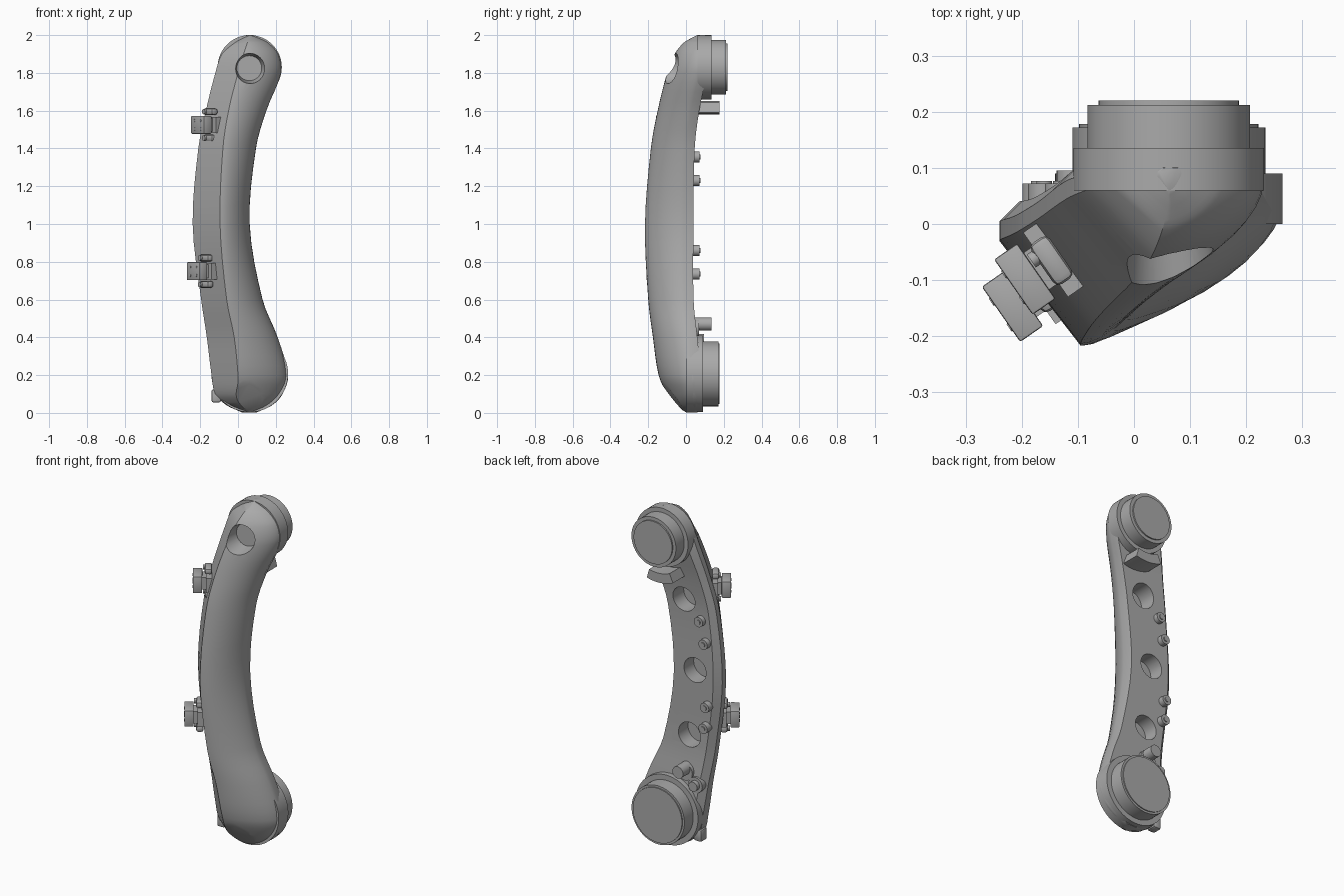
import bpy, bmesh, math
from mathutils import Vector, Matrix

cube = bpy.data.objects.get("Cube")
if cube:
    bpy.data.objects.remove(cube)

grey = bpy.data.materials.new("satin grey")
grey.use_nodes = True
grey.diffuse_color = (0.4, 0.4, 0.4, 1)
grey.node_tree.nodes["Principled BSDF"].inputs["Base Color"].default_value = (0.4, 0.4, 0.4, 1)


def part(name, bm):
    """Turn a bmesh into a shaded, coloured object."""
    bmesh.ops.recalc_face_normals(bm, faces=bm.faces)
    mesh = bpy.data.meshes.new(name)
    bm.to_mesh(mesh)
    bm.free()
    obj = bpy.data.objects.new(name, mesh)
    bpy.context.collection.objects.link(obj)
    mesh.materials.append(grey)
    bpy.ops.object.select_all(action='DESELECT')
    obj.select_set(True)
    bpy.context.view_layer.objects.active = obj
    bpy.ops.object.shade_smooth_by_angle(angle=math.radians(28))
    return obj


def rod(name, start, end, r, r_end=None, sides=48):
    """Cylinder or cone between two points."""
    a, b = Vector(start), Vector(end)
    turn = (b - a).to_track_quat('Z', 'Y').to_matrix().to_4x4()
    bm = bmesh.new()
    bmesh.ops.create_cone(bm, cap_ends=True, segments=sides, radius1=r,
                          radius2=r if r_end is None else r_end, depth=(b - a).length,
                          matrix=Matrix.Translation((a + b) / 2) @ turn)
    return part(name, bm)


def block(name, centre, size, frame=Matrix(), bevel=0.0):
    """Box placed in a local frame."""
    bm = bmesh.new()
    bmesh.ops.create_cube(bm, size=1)
    bmesh.ops.scale(bm, vec=size, verts=bm.verts)
    if bevel:
        bmesh.ops.bevel(bm, geom=bm.edges[:], offset=bevel, segments=2, affect='EDGES', profile=0.5)
    bmesh.ops.transform(bm, matrix=frame @ Matrix.Translation(centre), verts=bm.verts)
    return part(name, bm)


def carve(obj, cutter):
    mod = obj.modifiers.new("cut", 'BOOLEAN')
    mod.operation, mod.solver, mod.object = 'DIFFERENCE', 'EXACT', cutter
    cutter.hide_render = True
    bpy.ops.object.select_all(action='DESELECT')
    obj.select_set(True)
    bpy.context.view_layer.objects.active = obj
    bpy.ops.object.modifier_apply(modifier=mod.name)
    bpy.data.objects.remove(cutter)


# Curved arm body: height, left x, right x, ridge x, ridge y, back y, left corner y
stations = [Vector(s) for s in (
    (.003, .02, .10, .06, .0, .06, .03),
    (.04, -.06, .18, .03, -.055, .08, .02),
    (.1, -.12, .236, .0, -.1, .08, .0),
    (.2, -.14, .265, .0, -.145, .08, -.01),
    (.4, -.165, .21, -.02, -.175, .06, -.02),
    (.6, -.195, .13, -.06, -.2, .04, -.03),
    (1., -.24, .062, -.095, -.217, .04, -.03),
    (1.4, -.21, .095, -.08, -.186, .046, -.015),
    (1.6, -.17, .15, -.05, -.15, .07, .01),
    (1.8, -.12, .228, .0, -.1, .11, .045),
    (1.9, -.085, .215, .03, -.06, .11, .06),
    (1.96, -.03, .165, .05, -.012, .11, .075),
    (1.985, .01, .12, .06, .03, .11, .08),
    (2., .045, .08, .062, .06, .1, .085))]


def smooth(i, t):
    """Interpolate the stations with slopes that respect their uneven spacing."""
    a, b = stations[i], stations[i + 1]
    p, q = stations[max(i - 1, 0)], stations[min(i + 2, len(stations) - 1)]
    h = b[0] - a[0]
    ma, mb = (b - p) * (h / (b[0] - p[0])), (q - a) * (h / (q[0] - a[0]))
    s = 1 - t
    return a * (s * s * (1 + 2 * t)) + b * (t * t * (3 - 2 * t)) + ma * (t * s * s) - mb * (t * t * s)


def section(s):
    z, left, right, rx, ry, back, corner = s
    side = ry + (back - ry) * 0.8
    edge = min(0.035, (right - left) * 0.2, (back - corner) * 0.5)
    pts = [(left + edge, back), (left, back - edge), (left, corner)]
    for k in range(11):
        a = math.pi / 2 * k / 10
        pts.append((rx + (right - rx) * max(math.sin(a), 0) ** 1.2,
                    side + (ry - side) * max(math.cos(a), 0) ** 1.2))
    pts.append((right - edge * 0.3, back))
    return [(x, y, z) for x, y in pts]


bm = bmesh.new()
steps = 4
levels = [smooth(i, k / steps) for i in range(len(stations) - 1) for k in range(steps)] + [stations[-1]]
rings = [[bm.verts.new(p) for p in section(s)] for s in levels]
for low, high in zip(rings, rings[1:]):
    for k in range(len(low)):
        n = (k + 1) % len(low)
        bm.faces.new((low[k], low[n], high[n], high[k]))
bm.faces.new(rings[0])
bm.faces.new(rings[-1])
# Flat facet on the toe
bmesh.ops.bisect_plane(bm, geom=bm.verts[:] + bm.edges[:] + bm.faces[:], plane_co=(.07, -.085, .11),
                       plane_no=(.14, -.8, -.59), clear_outer=True)
bmesh.ops.holes_fill(bm, edges=[e for e in bm.edges if e.is_boundary], sides=0)
body = part("arm_body", bm)

# Recesses in the back and the front port
for x, z in ((-.022, 1.455), (-.087, 1.05), (-.05, .66)):
    carve(body, rod("back_cutter", (x, -.05, z), (x, .2, z), .072))
carve(body, rod("port_cutter", (.075, -.16, 1.83), (.06, .0, 1.825), .098, .066))
bpy.ops.object.shade_smooth_by_angle(angle=math.radians(28))

# Joint hubs: each ring is height, start y, end y, radius
for name, z, y0, y1, r in (("upper_hub_base", 1.83, .06, .135, .17),
                           ("upper_hub_ring", 1.83, .1, .212, .145),
                           ("upper_hub_cap", 1.83, .2, .22, .125),
                           ("lower_hub_base", .207, .0, .09, .203),
                           ("lower_hub_ring", .207, .05, .172, .172),
                           ("lower_hub_cap", .207, .16, .178, .16)):
    rod(name, (.062, y0, z), (.062, y1, z), r, sides=64)

# Curved stop below the upper hub
bm = bmesh.new()
outline = [(r, a) for r, angles in ((.195, range(-114, -73, 8)), (.25, range(-74, -115, -8))) for a in angles]
face = bm.faces.new([bm.verts.new((.062 + r * math.cos(math.radians(a)), .04,
                                   1.83 + r * math.sin(math.radians(a)))) for r, a in outline])
out = bmesh.ops.extrude_face_region(bm, geom=[face])
bmesh.ops.translate(bm, vec=(0, .138, 0), verts=[v for v in out["geom"] if isinstance(v, bmesh.types.BMVert)])
part("upper_stop", bm)

# Screw bosses on the back
for i, (x, z) in enumerate(((-.13, 1.355), (-.16, 1.23), (-.17, .86), (-.16, .735))):
    rod(f"boss_{i}", (x, .0, z), (x, .072, z), .029, sides=24)
    rod(f"boss_tip_{i}", (x, .05, z), (x, .077, z), .014, sides=16)

# Lugs beside the lower hub
rod("lug_plate_inner", (-.04, .02, .45), (-.04, .07, .45), .05, sides=24)
rod("lug_plate_outer", (-.11, .02, .39), (-.11, .07, .39), .045, sides=24)
rod("lug_pin_inner", (-.04, .04, .47), (-.04, .135, .47), .035, sides=24)
rod("lug_pin_outer", (-.11, .04, .39), (-.11, .095, .39), .028, sides=24)
block("toe_nub", (-.115, .03, .09), (.05, .06, .07), bevel=.01)

# Clip brackets on the slanted facet: local x is along the facet, y points outward
out_dir, along = Vector((-.82, -.57, 0)), Vector((.57, -.82, 0))
for name, x, y, z, shift in (("upper", -.12, -.083, 1.525, -.03), ("lower", -.15, -.12, .75, -.016)):
    frame = Matrix((along, out_dir, Vector((0, 0, 1)))).transposed().to_4x4()
    frame = Matrix.Translation((x, y, z)) @ frame
    block(f"{name}_clip_base", (shift, .005, 0), (.14, .04, .085), frame)
    block(f"{name}_clip_stem", (shift, .035, 0), (.08, .06, .07), frame)
    block(f"{name}_clip_head", (shift, .07, 0), (.12, .05, .095), frame, .004)
    for s in (-1, 1):
        block(f"{name}_clip_ear", (shift, .012, s * .07), (.09, .04, .036), frame, .012)
        rod(f"{name}_ear_screw", frame @ Vector((shift - .02, .0, s * .07)),
            frame @ Vector((shift - .02, .042, s * .07)), .014, sides=16)
        for u in (-1, 1):
            rod(f"{name}_clip_rivet", frame @ Vector((shift + u * .028, .09, s * .022)),
                frame @ Vector((shift + u * .028, .097, s * .022)), .008, sides=12)
